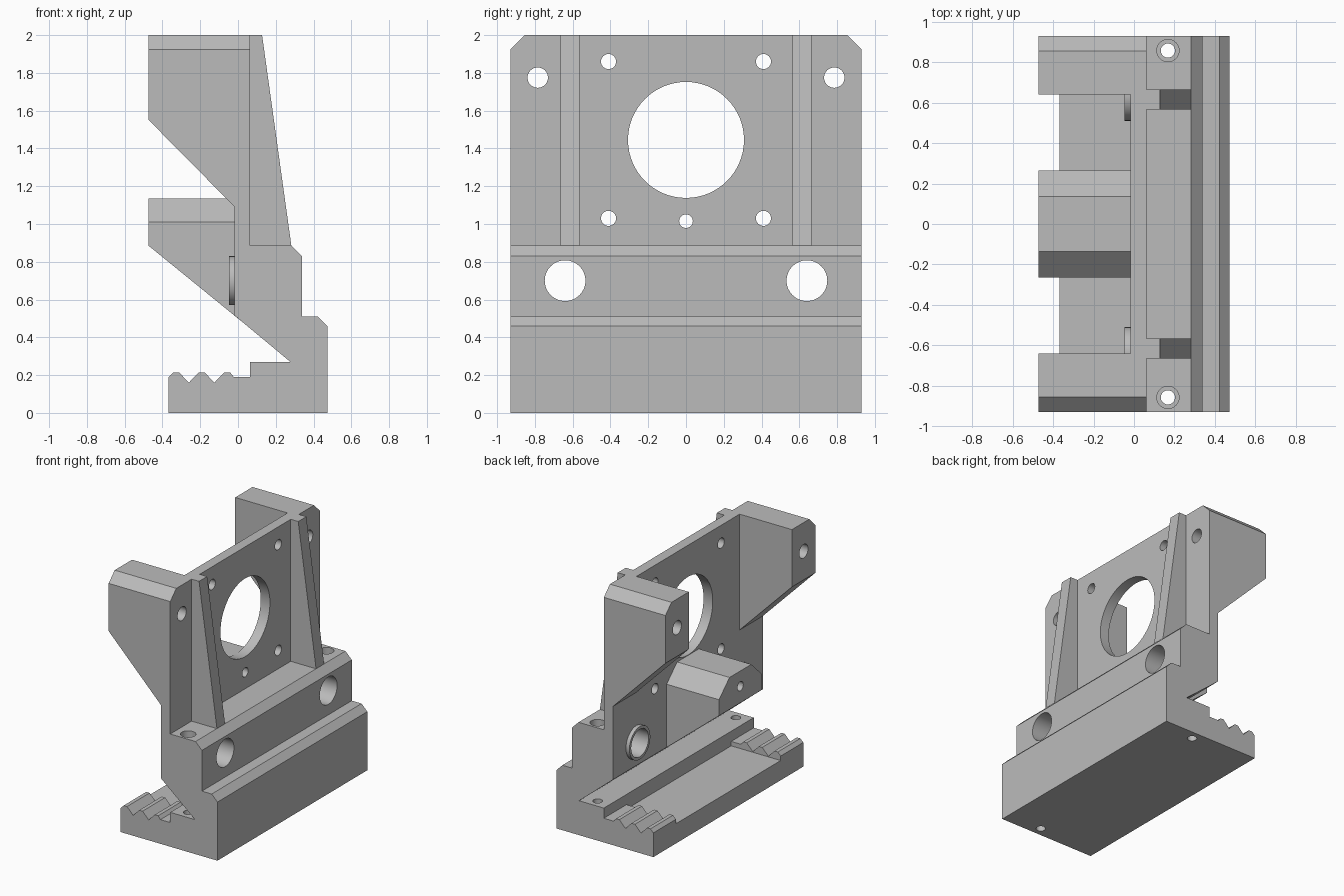
import bpy, bmesh, math
from mathutils import Matrix, Vector

cube = bpy.data.objects.get("Cube")
if cube:
    bpy.data.objects.remove(cube, do_unlink=True)

HALF = 0.93          # half width along y
BACK, FACE = -0.02, 0.06   # rear and front of the upright plate
ARM = -0.475         # rear reach of the arms and block

grey = bpy.data.materials.new("machined_grey")
grey.use_nodes = True
colour = (0.5, 0.5, 0.5, 1)
grey.diffuse_color = colour
grey.node_tree.nodes["Principled BSDF"].inputs["Base Color"].default_value = colour


def finish(bm, name):
    bmesh.ops.recalc_face_normals(bm, faces=bm.faces)
    mesh = bpy.data.meshes.new(name)
    bm.to_mesh(mesh)
    bm.free()
    mesh.materials.append(grey)
    ob = bpy.data.objects.new(name, mesh)
    bpy.context.collection.objects.link(ob)
    return ob


def prism(name, points, low, high, axis="y"):
    """Extrude an xz profile along y, or a yz profile along x."""
    bm = bmesh.new()
    if axis == "y":
        verts = [bm.verts.new((a, low, z)) for a, z in points]
        step = Vector((0, high - low, 0))
    else:
        verts = [bm.verts.new((low, a, z)) for a, z in points]
        step = Vector((high - low, 0, 0))
    cap = bm.faces.new(verts)
    out = bmesh.ops.extrude_face_region(bm, geom=[cap])
    moved = [g for g in out["geom"] if isinstance(g, bmesh.types.BMVert)]
    bmesh.ops.translate(bm, verts=moved, vec=step)
    return finish(bm, name)


def rod(name, centre, radius, length, axis="x", sides=32):
    bm = bmesh.new()
    turn = Matrix.Rotation(math.pi / 2, 4, "Y") if axis == "x" else Matrix()
    bmesh.ops.create_cone(bm, cap_ends=True, segments=sides, radius1=radius,
                          radius2=radius, depth=length,
                          matrix=Matrix.Translation(centre) @ turn)
    return finish(bm, name)


def combine(target, other, operation):
    mod = target.modifiers.new(operation.lower(), "BOOLEAN")
    mod.operation, mod.solver, mod.object = operation, "EXACT", other
    bpy.context.view_layer.objects.active = target
    bpy.ops.object.modifier_apply(modifier=mod.name)
    bpy.data.objects.remove(other, do_unlink=True)


def add(part):
    combine(body, part, "UNION")


def cut(part):
    combine(body, part, "DIFFERENCE")


# Main section: toothed clamp base, slanted slot, ledge and upright plate
teeth = [(0.06, 0.19), (-0.025, 0.19)]
for peak in (-0.06, -0.195, -0.33):
    teeth += [(peak + 0.015, 0.215), (peak - 0.015, 0.215)]
    if peak > -0.3:
        teeth.append((peak - 0.0675, 0.16))
teeth.append((-0.37, 0.19))
section = [(-0.37, 0), (0.47, 0), (0.47, 0.46), (0.42, 0.51), (0.335, 0.51),
           (0.335, 0.83), (0.28, 0.885), (FACE, 0.885), (FACE, 2), (BACK, 2),
           (BACK, 0.515), (0.275, 0.27), (FACE, 0.27)] + teeth
body = prism("motor_mount_bracket", section, -HALF, HALF)

# Flat floor between the two toothed ends
cut(prism("floor_cutter", [(-0.5, 0.155), (FACE, 0.155), (FACE, 0.24), (-0.5, 0.24)],
          -0.65, 0.65))

# Rear arms and front ribs, one of each per side
for s in (-1, 1):
    add(prism("rear_arm", [(ARM, 1.55), (BACK, 1.09), (0.02, 1.09), (0.02, 2), (ARM, 2)],
              s * 0.64, s * HALF))
    add(prism("front_rib", [(0.03, 0.85), (0.285, 0.85), (0.28, 0.885), (0.125, 2), (0.03, 2)],
              s * 0.565, s * 0.665))

# Centre block with two chamfered shoulders and a slanted underside
block = prism("centre_block", [(-0.265, 0.4), (0.265, 0.4), (0.265, 1.01), (0.135, 1.135),
                               (-0.135, 1.135), (-0.265, 1.01)], ARM, 0.02, "x")
combine(block, prism("slant", [(-0.6, 0.986), (-0.6, 0.3), (0.05, 0.3), (0.05, 0.457)],
                     -0.5, 0.5), "DIFFERENCE")
add(block)

# Raised bushings behind the ledge bores
for s in (-1, 1):
    add(rod("bushing", (0.0, s * 0.64, 0.7), 0.13, 0.1))

# Chamfered upper corners
for s in (-1, 1):
    cut(prism("corner_cutter", [(s * 0.855, 2), (s * 0.855, 2.1), (s * 1.0, 2.1),
                                (s * 1.0, 1.925), (s * HALF, 1.925)], -0.6, 0.2, "x"))

# Bores through the plate, arms, block and ledge
cut(rod("main_bore", (0, 0, 1.445), 0.307, 2, sides=64))
cut(rod("block_hole", (0, 0, 1.015), 0.036, 2))
for s in (-1, 1):
    for y, z, r in ((0.41, 1.86, 0.04), (0.41, 1.03, 0.04),
                    (0.785, 1.775, 0.054), (0.64, 0.7, 0.108)):
        cut(rod("bore", (0, s * y, z), r, 2))
    # Clamp screw holes with counterbores
    cut(rod("screw_hole", (0.165, s * 0.857, 0.5), 0.035, 2, "z"))
    cut(rod("counterbore", (0.165, s * 0.857, 0.885), 0.055, 0.2, "z"))

# Centre the bracket and keep its edges crisp
body.data.transform(Matrix.Translation((0.0025, 0, 0)))
bpy.ops.object.select_all(action="DESELECT")
body.select_set(True)
bpy.context.view_layer.objects.active = body
bpy.ops.object.shade_smooth_by_angle(angle=math.radians(30))
